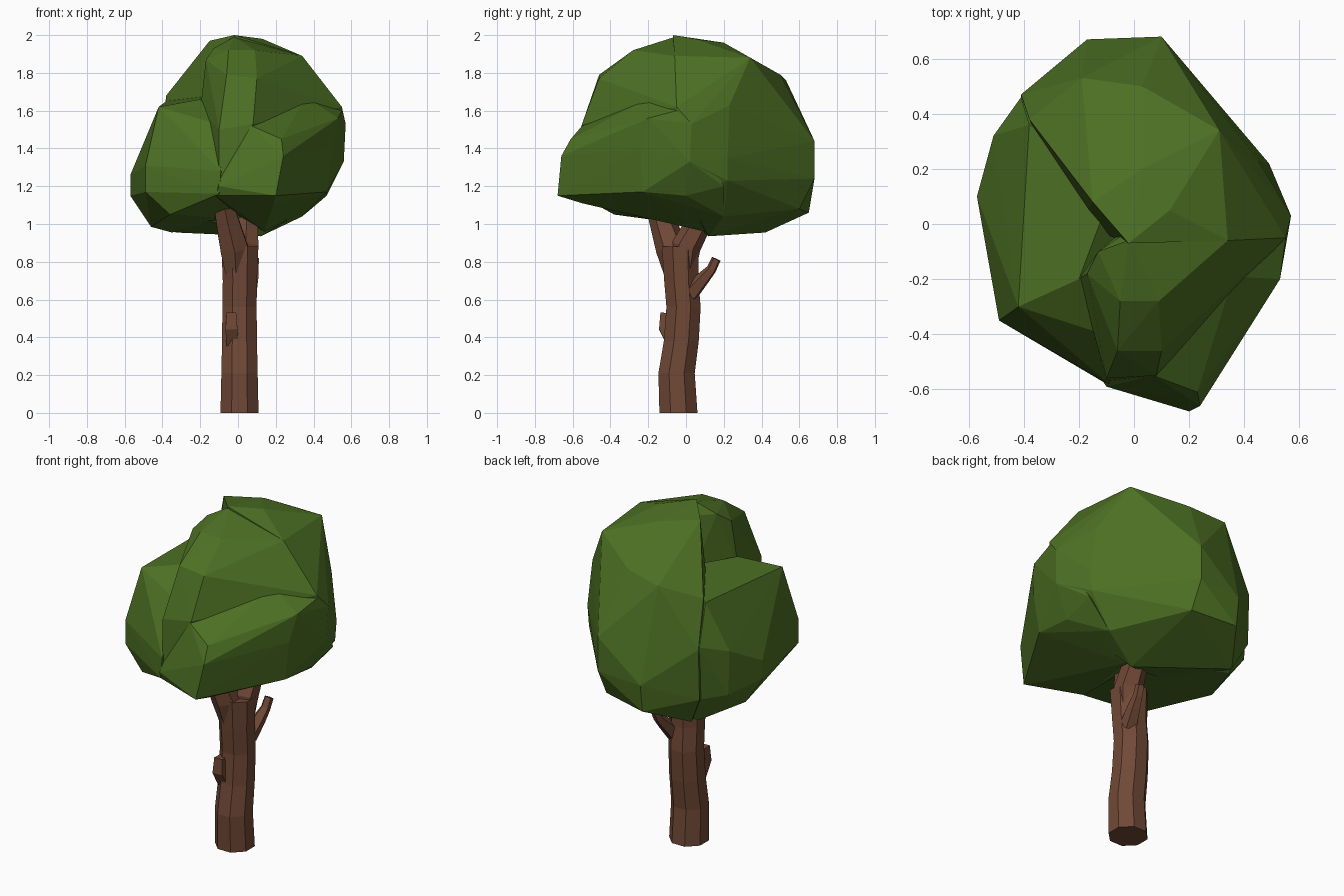
import bpy, bmesh, math
from mathutils import Vector


def material(name, rgb):
    m = bpy.data.materials.new(name)
    m.diffuse_color = (*rgb, 1)
    return m


leaf = material("leaf green", (0.073, 0.16, 0.017))
bark = material("bark brown", (0.163, 0.066, 0.037))


def finish(name, bm, mat):
    bmesh.ops.recalc_face_normals(bm, faces=bm.faces)
    me = bpy.data.meshes.new(name)
    bm.to_mesh(me)
    bm.free()
    me.materials.append(mat)
    ob = bpy.data.objects.new(name, me)
    bpy.context.collection.objects.link(ob)
    return ob


def hull(name, pts):
    """Faceted leaf mass spanning a few corner points."""
    bm = bmesh.new()
    for p in pts:
        bm.verts.new(p)
    r = bmesh.ops.convex_hull(bm, input=bm.verts[:])
    junk = set(r["geom_interior"]) | set(r["geom_unused"])
    bmesh.ops.delete(bm, geom=[g for g in junk if isinstance(g, bmesh.types.BMVert)], context='VERTS')
    return finish(name, bm, leaf)


def limb(name, path, sides, flat_base=False):
    """Faceted tube through (x, y, z, radius) stations."""
    bm = bmesh.new()
    rings = []
    for i, (x, y, z, r) in enumerate(path):
        a = Vector(path[max(i - 1, 0)][:3])
        b = Vector(path[min(i + 1, len(path) - 1)][:3])
        axis = Vector((0, 0, 1)) if flat_base else (b - a).normalized()
        u = Vector((0, 1, 0)).cross(axis).normalized()
        v = axis.cross(u)
        ring = []
        for k in range(sides):
            t = 2 * math.pi * (k + 0.5) / sides
            ring.append(bm.verts.new(Vector((x, y, z)) + r * (math.cos(t) * u + math.sin(t) * v)))
        rings.append(ring)
    for lo, hi in zip(rings, rings[1:]):
        for k in range(sides):
            bm.faces.new((lo[k], lo[(k + 1) % sides], hi[(k + 1) % sides], hi[k]))
    bm.faces.new(rings[0])
    bm.faces.new(rings[-1])
    return finish(name, bm, bark)


# Trunk and its forks
limb("trunk", [(0.008, -0.04, 0, 0.109), (0.008, -0.05, 0.21, 0.104), (0.008, -0.025, 0.38, 0.1),
               (0.008, -0.013, 0.56, 0.098), (0.01, -0.025, 0.7, 0.098), (0.01, -0.03, 0.88, 0.106)], 8, True)
limb("front_branch", [(-0.01, -0.05, 0.72, 0.06), (-0.02, -0.075, 0.87, 0.085),
                      (-0.06, -0.13, 1.03, 0.068), (-0.09, -0.18, 1.18, 0.055)], 6)
limb("back_branch", [(0.04, -0.01, 0.75, 0.06), (0.04, 0.0, 0.88, 0.078),
                     (0.045, 0.07, 1.01, 0.068), (0.06, 0.16, 1.16, 0.055)], 6)
# Small side twig and broken knot
limb("twig", [(0.055, 0.02, 0.63, 0.05), (0.075, 0.09, 0.71, 0.038), (0.085, 0.135, 0.76, 0.028),
              (0.09, 0.16, 0.815, 0.026)], 5)
limb("knot", [(-0.03, -0.07, 0.37, 0.045), (-0.035, -0.112, 0.45, 0.045),
              (-0.035, -0.11, 0.53, 0.036)], 4)

# Leaf crown: main mass
crown = hull("crown", [
    (-0.02, -0.07, 2.0), (-0.15, 0.08, 1.97), (0.13, 0.05, 1.98), (0.03, 0.2, 1.96),
    (0.31, 0.34, 1.88), (0.34, -0.06, 1.89), (0.03, 0.5, 1.79), (-0.19, 0.53, 1.76),
    (-0.38, 0.38, 1.68), (0.55, -0.05, 1.62), (0.57, 0.03, 1.53), (0.56, 0.02, 1.33),
    (0.45, 0.23, 1.63), (0.49, 0.22, 1.35), (0.48, 0.22, 1.23), (0.12, 0.54, 1.66),
    (0.47, 0.0, 1.15), (0.1, 0.68, 1.44),
    (0.1, 0.68, 1.24), (-0.02, 0.64, 1.35), (-0.17, 0.67, 1.22), (-0.41, 0.47, 1.42),
    (-0.41, 0.46, 1.12), (-0.33, 0.42, 0.955), (0.12, 0.12, 0.935), (0.34, 0.2, 1.04),
    (-0.17, 0.65, 1.06), (-0.2, 0.0, 1.03), (0.1, 0.6, 1.08)])
# Front lobe, running back into the right side of the crown
front = hull("front_lobe", [
    (-0.02, -0.06, 1.99), (-0.13, -0.1, 1.93), (-0.17, -0.18, 1.87), (-0.05, -0.28, 1.92),
    (0.09, -0.28, 1.92), (-0.06, -0.46, 1.79), (0.1, -0.46, 1.77), (-0.1, -0.56, 1.5),
    (0.08, -0.55, 1.53), (0.37, -0.19, 1.69), (0.22, -0.14, 1.9), (0.34, -0.06, 1.89),
    (0.55, -0.05, 1.62), (0.57, 0.03, 1.53), (0.56, 0.02, 1.33), (0.31, 0.2, 1.88),
    (-0.2, -0.2, 1.6), (-0.1, -0.57, 1.2), (0.1, 0.1, 1.1), (0.45, 0.05, 1.15)])
# Front foot, a shelf bulging out low on the right
foot = hull("front_foot", [
    (0.23, -0.61, 1.45), (0.53, -0.2, 1.56), (0.07, -0.55, 1.52), (0.36, -0.19, 1.67),
    (0.24, -0.66, 1.36), (0.2, -0.68, 1.15), (-0.1, -0.59, 1.2), (-0.12, -0.56, 1.15),
    (0.5, -0.24, 1.4), (0.47, -0.23, 1.17), (0.56, 0.02, 1.33), (0.57, 0.03, 1.53),
    (0.47, 0.0, 1.15), (0.48, 0.2, 1.2), (0.34, 0.2, 1.04), (0.55, -0.05, 1.6),
    (0.14, 0.1, 0.96), (-0.1, 0.1, 1.1), (-0.1, -0.4, 1.5), (0.19, -0.55, 1.11)])
# Lower shoulder on the left
left = hull("left_lobe", [
    (-0.42, -0.3, 1.62), (-0.44, 0.14, 1.54), (-0.11, -0.4, 1.53), (-0.2, -0.2, 1.66),
    (-0.49, -0.35, 1.31), (-0.49, -0.35, 1.17), (-0.57, 0.1, 1.26), (-0.57, 0.1, 1.15),
    (-0.51, 0.32, 1.38), (-0.5, 0.32, 1.12), (-0.41, 0.46, 1.43), (-0.46, 0.1, 0.985),
    (-0.35, 0.38, 0.955), (-0.36, -0.38, 1.05), (-0.09, -0.58, 1.28), (-0.1, -0.58, 1.16),
    (0.0, 0.1, 1.02), (-0.05, 0.2, 1.7), (-0.38, 0.36, 1.65), (-0.15, 0.66, 1.24), (-0.16, 0.64, 1.07)])

# Merge the lobes into one faceted crown
for lobe in (front, foot, left):
    mod = crown.modifiers.new("join " + lobe.name, 'BOOLEAN')
    mod.operation = 'UNION'
    mod.solver = 'EXACT'
    mod.object = lobe
    lobe.hide_render = True
    lobe.hide_set(True)
